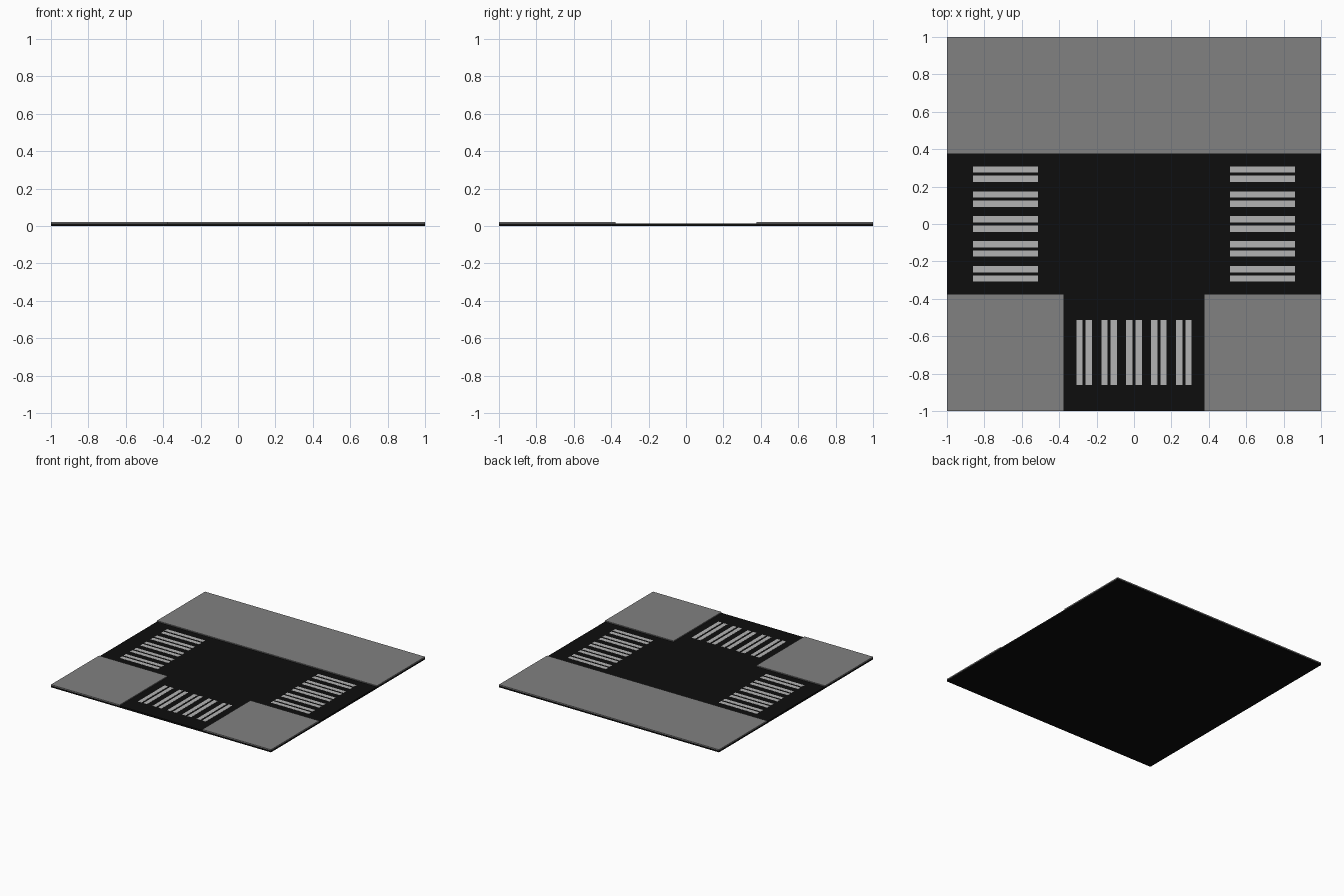
import bpy

if "Cube" in bpy.data.objects:
    bpy.data.objects.remove(bpy.data.objects["Cube"])

ROAD_TOP, WALK_TOP, HALF = 0.014, 0.022, 0.376


def material(name, v):
    m = bpy.data.materials.new(name)
    m.diffuse_color = (v, v, v, 1)
    m.use_nodes = True
    m.node_tree.nodes["Principled BSDF"].inputs["Base Color"].default_value = m.diffuse_color
    return m


asphalt = material("asphalt", 0.004)
concrete = material("concrete", 0.22)
paint = material("paint", 0.45)


def box(name, x0, x1, y0, y1, z0, z1, mat):
    bpy.ops.mesh.primitive_cube_add(size=1, location=((x0 + x1) / 2, (y0 + y1) / 2, (z0 + z1) / 2))
    ob = bpy.context.object
    ob.name = name
    ob.scale = (x1 - x0, y1 - y0, z1 - z0)
    ob.data.materials.append(mat)
    bpy.ops.object.transform_apply(location=False, rotation=False, scale=True)
    return ob


# Road slab under everything
box("road", -1, 1, -1, 1, 0, ROAD_TOP, asphalt)

# Raised pavements: one long strip at the back, two front corners
box("pavement_back", -1, 1, HALF, 1, ROAD_TOP, WALK_TOP, concrete)
box("pavement_left", -1, -HALF, -1, -HALF, ROAD_TOP, WALK_TOP, concrete)
box("pavement_right", HALF, 1, -1, -HALF, ROAD_TOP, WALK_TOP, concrete)

# Zebra crossings: five pairs of painted bars on each arm of the junction
NEAR, FAR, BAR = 0.513, 0.86, 0.0165
for i in range(-2, 3):
    for side in (-1, 1):
        c = i * 0.1335 + side * 0.025
        z0, z1 = ROAD_TOP - 0.001, ROAD_TOP + 0.0008
        box("crossing_bar_left", -FAR, -NEAR, c - BAR, c + BAR, z0, z1, paint)
        box("crossing_bar_right", NEAR, FAR, c - BAR, c + BAR, z0, z1, paint)
        box("crossing_bar_front", c - BAR, c + BAR, -FAR, -NEAR, z0, z1, paint)
